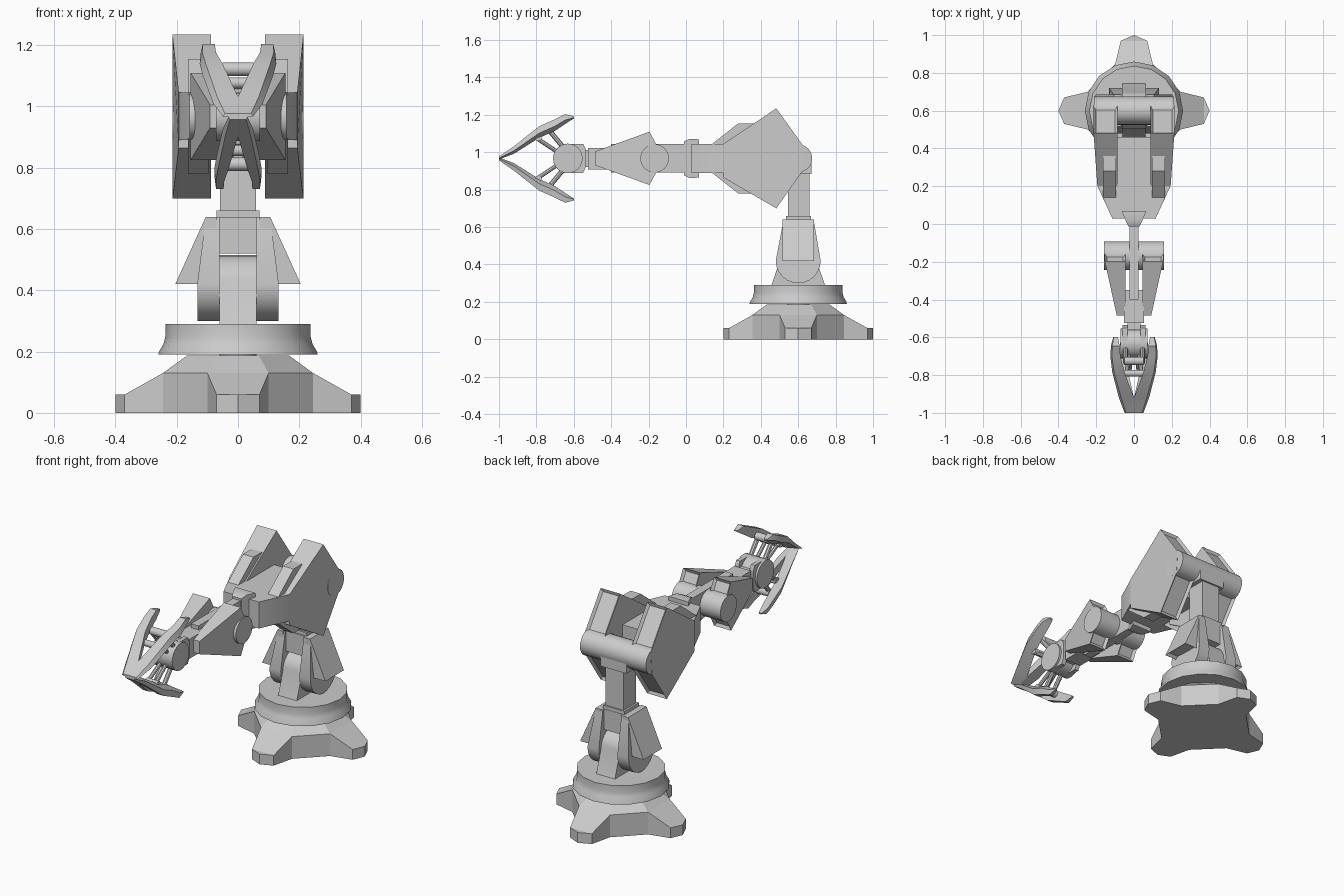
import bpy, bmesh
from math import cos, sin, pi, radians
from mathutils import Vector

if "Cube" in bpy.data.objects:
    bpy.data.objects.remove(bpy.data.objects["Cube"])

grey = bpy.data.materials.new("plain grey")
grey.use_nodes = True
grey.diffuse_color = (0.6, 0.6, 0.6, 1)
grey.node_tree.nodes["Principled BSDF"].inputs["Base Color"].default_value = (0.6, 0.6, 0.6, 1)
parts = []
Y0 = 0.6      # column axis
ZA = 0.967    # arm axis height


def finish(name, bm, panel=None, smooth=True):
    """Turn a bmesh into an object; panel(face) picks faces that get a sunken panel."""
    bmesh.ops.recalc_face_normals(bm, faces=bm.faces)
    if panel:
        bm.normal_update()
        picked = [f for f in bm.faces if panel(f)]
        bmesh.ops.inset_individual(bm, faces=picked, thickness=0.018, depth=-0.015)
    mesh = bpy.data.meshes.new(name)
    bm.to_mesh(mesh)
    bm.free()
    mesh.materials.append(grey)
    ob = bpy.data.objects.new(name, mesh)
    bpy.context.collection.objects.link(ob)
    if smooth:
        parts.append(ob)
    return ob


def loft(name, rings, panel=None, smooth=True):
    """Skin rings of equal point count and cap both ends."""
    bm = bmesh.new()
    vs = [[bm.verts.new(p) for p in ring] for ring in rings]
    n = len(rings[0])
    for a, b in zip(vs, vs[1:]):
        for i in range(n):
            j = (i + 1) % n
            bm.faces.new((a[i], a[j], b[j], b[i]))
    bm.faces.new(vs[0])
    bm.faces.new(vs[-1])
    return finish(name, bm, panel, smooth)


def side_prism(name, pts, inner, outer, panel=None):
    """Extrude a (y, z) outline in x; outer may be a function of (y, z)."""
    f = outer if callable(outer) else lambda y, z: outer
    return loft(name, [[(inner, y, z) for y, z in pts], [(f(y, z), y, z) for y, z in pts]], panel)


def pair(name, pts, inner, outer, panel=None):
    f = outer if callable(outer) else lambda y, z: outer
    side_prism("left_" + name, pts, inner, f, panel)
    side_prism("right_" + name, pts, -inner, lambda y, z: -f(y, z), panel)


def box(name, x, y0, y1, z0, z1):
    return side_prism(name, [(y0, z0), (y1, z0), (y1, z1), (y0, z1)], -x, x)


def arc(y, z, r, a0, a1, n=12):
    return [(y + r * cos(radians(a0 + (a1 - a0) * i / n)),
             z + r * sin(radians(a0 + (a1 - a0) * i / n))) for i in range(n + 1)]


def axle(name, x, y, z, r):
    return side_prism(name, arc(y, z, r, 0, 345, 23), -x, x)


def lathe(name, profile, n=16):
    return loft(name, [[(r * cos(2 * pi * i / n), Y0 + r * sin(2 * pi * i / n), z)
                        for i in range(n)] for r, z in profile])


def rod(name, a, b, r):
    a, b = Vector(a), Vector(b)
    u = Vector((1, 0, 0))
    v = (b - a).normalized().cross(u)
    offs = [u * r * cos(i * pi / 4) + v * r * sin(i * pi / 4) for i in range(8)]
    return loft(name, [[a + o for o in offs], [b + o for o in offs]])


# Four-footed base
foot = [(0.245, -0.1, 0.13), (0.37, -0.07, 0.06), (0.4, 0, 0.06), (0.37, 0.07, 0.06), (0.245, 0.1, 0.13)]
bm = bmesh.new()
low, deck = [], []
for k in range(4):
    c, s = round(cos(k * pi / 2)), round(sin(k * pi / 2))
    spots = [(x * c - y * s, Y0 + x * s + y * c, z) for x, y, z in foot]
    low += [bm.verts.new((x, y, 0)) for x, y, z in spots]
    tops = [bm.verts.new(p) for p in spots]
    bm.faces.new((tops[0], tops[1], tops[3], tops[4]))
    bm.faces.new(tops[1:4])
    deck += tops
for i in range(20):
    j = (i + 1) % 20
    bm.faces.new((low[i], low[j], deck[j], deck[i]))
bm.faces.new(low)
rim = [v for i, v in enumerate(deck) if i % 5 in (0, 4)]
bm.faces.new(rim)
finish("base_feet", bm, smooth=False)
octagon = [(0.245, -0.1), (0.245, 0.1), (0.1, 0.245), (-0.1, 0.245),
           (-0.245, 0.1), (-0.245, -0.1), (-0.1, -0.245), (0.1, -0.245)]
loft("base_top", [[(x * k, Y0 + y * k, z) for x, y in octagon]
                  for k, z in ((1, 0.13), (0.68, 0.187))], smooth=False)

# Turntable
lathe("turntable_neck", [(0.06, 0.18), (0.06, 0.2)])
lathe("turntable", [(0.26, 0.19), (0.258, 0.2), (0.243, 0.225), (0.237, 0.25), (0.237, 0.29)])

# Shoulder bracket, cheeks and flared fins
side_prism("shoulder_bracket", [(0.457, 0.29), (0.743, 0.29)] + arc(Y0, 0.415, 0.1, 0, 180), -0.06, 0.06)
pair("shoulder_cheek", arc(Y0, 0.42, 0.12, 180, 360) + [(0.682, 0.64), (0.522, 0.64)], 0.06,
     lambda y, z: 0.133 if z < 0.5 else 0.105)
pair("shoulder_fin", [(0.515, 0.42), (0.685, 0.42), (0.685, 0.64), (0.515, 0.64)], 0.07,
     lambda y, z: 0.205 if z < 0.5 else 0.105, lambda f: f.normal.z < -0.5)

# Upright post and elbow
box("post_root", 0.06, 0.53, 0.67, 0.52, 0.64)
box("post_collar", 0.07, 0.535, 0.668, 0.635, 0.66)
box("post", 0.058, 0.545, 0.66, 0.64, 0.93)
box("post_head", 0.084, 0.53, 0.67, 0.885, 0.97)
axle("elbow_axle", 0.213, Y0, ZA, 0.075)

# Upper arm: core with a tapered nose, large side plates, top ridges
loft("upper_arm_core", [[(x, y, z) for x, y in ((-0.115, 0.03), (0.115, 0.03), (0.193, 0.2), (0.193, 0.46),
                                               (-0.193, 0.46), (-0.193, 0.2))] for z in (0.89, 1.045)])
pair("upper_arm_plate", [(0.2, 1.045), (0.483, 1.235), (0.63, 1.03), (0.62, 0.895), (0.483, 0.7), (0.2, 0.865)],
     0.088, lambda y, z: 0.194 + 0.02 * min(1, (y - 0.2) / 0.28),
     lambda f: f.normal.y > 0.3 and f.calc_area() > 0.022)
for name, s in (("upper_ridge", 1), ("lower_ridge", -1)):
    pair(name, [(y, ZA + s * h) for y, h in ((0.13, 0.07), (0.28, 0.188), (0.36, 0.188), (0.42, 0.07))],
         0.096, 0.163)

# Neck joining the two arm sections
loft("neck_collar", [[(x * w, y, ZA + h * k) for x, k in ((-1, -1), (1, -1), (1, 1), (-1, 1))]
                     for y, w, h in ((-0.012, 0.03, 0.09), (0.02, 0.045, 0.105), (0.07, 0.065, 0.102))])
box("neck_bar", 0.025, -0.4, 0.05, 0.892, 1.045)

# Forearm
axle("forearm_axle", 0.158, -0.168, ZA, 0.076)
pair("forearm_plate", [(-0.485, 1.005), (-0.195, 1.11), (-0.155, 1.035), (-0.155, 0.9), (-0.195, 0.825),
                       (-0.485, 0.93)], 0.045, lambda y, z: 0.155 + 0.22 * min(0, y + 0.195),
     lambda f: f.normal.y > 0.3 and abs(f.normal.z) > 0.2)
box("forearm_core", 0.053, -0.525, -0.35, 0.908, 1.022)

# Wrist
box("wrist_ring", 0.035, -0.56, -0.52, 0.922, 1.012)
pair("wrist_flange", [(-0.65, 0.91), (-0.62, 0.89), (-0.55, 0.89), (-0.535, 0.92), (-0.535, 1.015),
                      (-0.55, 1.045), (-0.62, 1.045), (-0.65, 1.025)], 0.035, 0.06)
axle("wrist_knuckle", 0.072, -0.632, ZA, 0.079)

# Claws: each station is y, outer height, inner height, outer x, inner x
stations = [(-1, 0.01, -0.005, 0.05, 0), (-0.92, 0.065, 0.025, 0.08, 0), (-0.785, 0.172, 0.11, 0.115, 0.05),
            (-0.7, 0.21, 0.148, 0.125, 0.072), (-0.645, 0.237, 0.185, 0.122, 0.076),
            (-0.598, 0.224, 0.215, 0.11, 0.085)]
for claw, s, wide in (("upper", 1, 1), ("lower", -1, 0.62)):
    for side, m in (("left", 1), ("right", -1)):
        rings = []
        for y, top, bottom, outer, inner in stations:
            o, i = outer * wide * m, inner * wide * m
            rings.append([(o, y, ZA + s * (0.6 * bottom + 0.4 * top)), (o * 0.85 + i * 0.15, y, ZA + s * top),
                          (i, y, ZA + s * top), (i, y, ZA + s * bottom)])
        loft(f"{side}_{claw}_claw", rings)
        x = 0.045 * m * wide
        rod(f"{side}_{claw}_link", (x, -0.64, ZA + s * 0.04), (x, -0.735, ZA + s * 0.155), 0.013)
        rod(f"{side}_{claw}_brace", (x * 0.6, -0.68, ZA + s * 0.03), (x * 0.9, -0.8, ZA + s * 0.11), 0.011)
    axle(f"{claw}_claw_hinge", 0.05 if s > 0 else 0.04, -0.725, ZA + s * 0.155, 0.022)
    axle(f"{claw}_claw_pin", 0.062 * wide, -0.79, ZA + s * 0.11, 0.018)

# Smooth the round parts, keep edges sharp
for ob in bpy.context.selected_objects:
    ob.select_set(False)
for ob in parts:
    ob.select_set(True)
bpy.context.view_layer.objects.active = parts[0]
bpy.ops.object.shade_smooth_by_angle(angle=radians(30))
